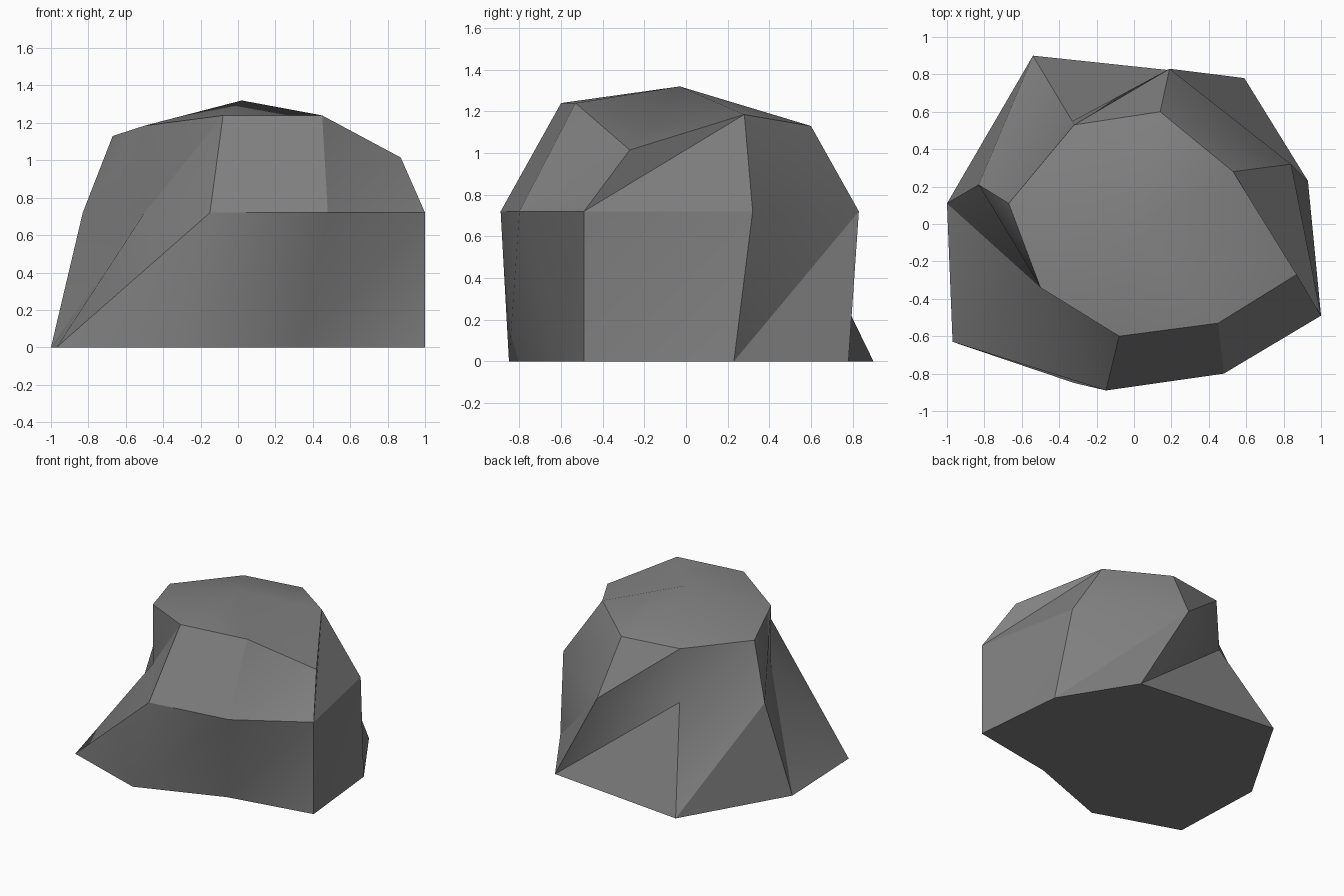
import bpy, bmesh, math

if "Cube" in bpy.data.objects:
    bpy.data.objects.remove(bpy.data.objects["Cube"])

# Three irregular eight-sided contours, running clockwise seen from above
BASE = [(-.54, .90, 0), (.59, .78, 0), (.93, .23, 0), (1.0, -.49, 0),
        (.33, -.61, 0), (-.32, -.85, 0), (-.97, -.63, 0), (-1.0, .11, 0)]
WAIST = [(-.33, .55, .72), (.19, .83, .72), (.84, .32, .72), (1.0, -.49, .72),
         (.48, -.80, .72), (-.15, -.89, .72), (-.50, -.34, .72), (-.83, .21, .72)]
RIM = [(-.32, .53, 1.13), (.14, .60, 1.13), (.53, .28, 1.185), (.87, -.27, 1.015),
       (.45, -.53, 1.24), (-.08, -.60, 1.24), (-.50, -.34, 1.185), (-.67, .11, 1.13)]
PEAK = (.02, -.03, 1.32)

bm = bmesh.new()
rings = [[bm.verts.new(p) for p in ring] for ring in (BASE, WAIST, RIM)]

# Walls: each panel is split from its upper left to its lower right corner
for low, high in zip(rings, rings[1:]):
    for i in range(8):
        j = (i + 1) % 8
        bm.faces.new((low[i], low[j], high[i]))
        bm.faces.new((low[j], high[j], high[i]))

# Flat underside and shallow faceted cap
bm.faces.new(rings[0])
peak = bm.verts.new(PEAK)
for i in range(8):
    bm.faces.new((rings[2][i], rings[2][(i + 1) % 8], peak))
bmesh.ops.recalc_face_normals(bm, faces=bm.faces)

mesh = bpy.data.meshes.new("boulder")
bm.to_mesh(mesh)
bm.free()
boulder = bpy.data.objects.new("boulder", mesh)
bpy.context.collection.objects.link(boulder)

# Plain stone colour
stone = bpy.data.materials.new("stone grey")
stone.diffuse_color = (.22, .22, .22, 1)
stone.use_nodes = True
stone.node_tree.nodes["Principled BSDF"].inputs["Base Color"].default_value = stone.diffuse_color
mesh.materials.append(stone)

# Soft shading across gentle bends, crisp at the strong edges
bpy.context.view_layer.objects.active = boulder
boulder.select_set(True)
bpy.ops.object.shade_smooth_by_angle(angle=math.radians(30))
